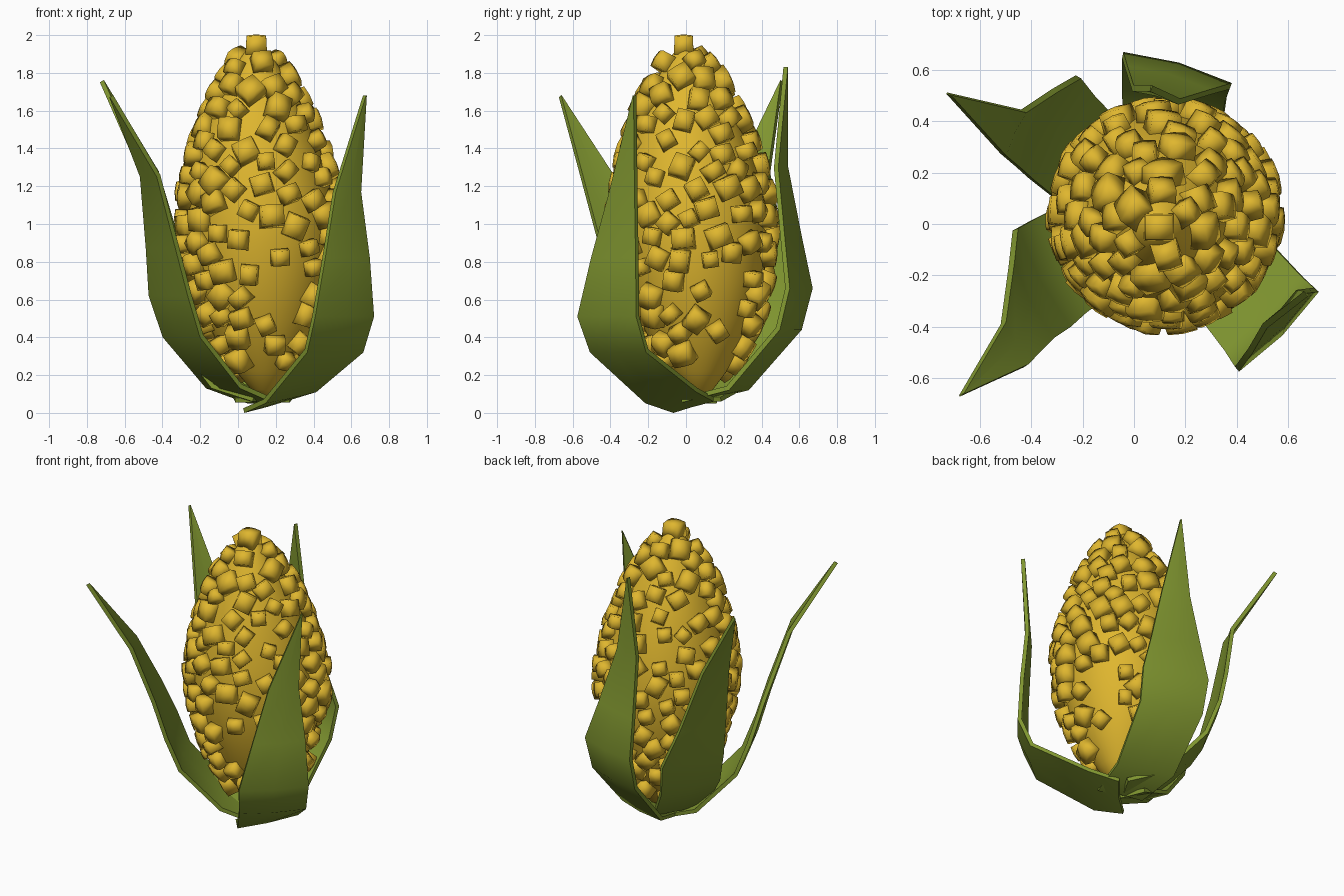
import bpy, bmesh, math, random
from mathutils import Vector, Matrix

if "Cube" in bpy.data.objects:
    bpy.data.objects.remove(bpy.data.objects["Cube"])

random.seed(7)

def material(name, rgb):
    m = bpy.data.materials.new(name)
    m.diffuse_color = (*rgb, 1)
    m.use_nodes = True
    m.node_tree.nodes["Principled BSDF"].inputs["Base Color"].default_value = m.diffuse_color
    return m

YELLOW = material("kernel yellow", (0.74, 0.47, 0.028))
GREEN = material("husk green", (0.22, 0.31, 0.03))

def finish(bm, name, mat, angle):
    bmesh.ops.recalc_face_normals(bm, faces=bm.faces)
    me = bpy.data.meshes.new(name)
    bm.to_mesh(me)
    bm.free()
    me.materials.append(mat)
    for p in me.polygons:
        p.use_smooth = True
    me.set_sharp_from_angle(angle=math.radians(angle))
    ob = bpy.data.objects.new(name, me)
    bpy.context.collection.objects.link(ob)
    return ob

# Cob core: (height, radius) profile around a slightly leaning axis
PROFILE = [(0.08, 0.0), (0.12, 0.07), (0.22, 0.15), (0.35, 0.235), (0.5, 0.305), (0.7, 0.365),
           (0.9, 0.395), (1.05, 0.395), (1.2, 0.375), (1.4, 0.325), (1.6, 0.25),
           (1.75, 0.17), (1.86, 0.1), (1.93, 0.045), (1.95, 0.0)]

def axis(z):
    return Vector((0.145 - 0.025 * z, 0.075 - 0.04 * z, z))

def radius(z):
    for (z0, r0), (z1, r1) in zip(PROFILE, PROFILE[1:]):
        if z0 <= z <= z1:
            return r0 + (r1 - r0) * (z - z0) / (z1 - z0)
    return 0.0

def surface(a, z):
    return axis(z) + radius(z) * Vector((math.cos(a), math.sin(a), 0))

N = 40
bm = bmesh.new()
rings = [[bm.verts.new(surface(2 * math.pi * i / N, z)) for i in range(N)] for z, r in PROFILE]
for lo, hi in zip(rings, rings[1:]):
    for i in range(N):
        bm.faces.new((lo[i], lo[(i + 1) % N], hi[(i + 1) % N], hi[i]))
bmesh.ops.remove_doubles(bm, verts=bm.verts, dist=0.0001)
finish(bm, "cob_core", YELLOW, 60)

# Kernels: softened blocks scattered over the core with a minimum spacing
def add_kernel(bm, pos, normal, size, spin, height):
    m = (Matrix.Translation(pos) @ normal.to_track_quat('Z', 'Y').to_matrix().to_4x4()
         @ Matrix.Rotation(spin, 4, 'Z') @ Matrix.Diagonal((size, size * 0.92, height, 1)))
    grid = {}
    for x in (-1, 0, 1):
        for y in (-1, 0, 1):
            for z in (-1, 1):
                v = Vector((x, y, z)) * 0.5
                if z > 0:                       # tapered, pillowed top
                    v.x *= 0.9
                    v.y *= 0.9
                    v.z += 0.06 * (2 - abs(x) - abs(y))
                grid[x, y, z] = bm.verts.new(m @ v)
    for x in (-1, 0):
        for y in (-1, 0):
            for z in (-1, 1):
                bm.faces.new([grid[x + i, y + j, z] for i, j in ((0, 0), (1, 0), (1, 1), (0, 1))])
    rim = [(-1, -1), (0, -1), (1, -1), (1, 0), (1, 1), (0, 1), (-1, 1), (-1, 0)]
    for p, q in zip(rim, rim[1:] + rim[:1]):
        bm.faces.new((grid[(*p, -1)], grid[(*q, -1)], grid[(*q, 1)], grid[(*p, 1)]))

def bald(a, z):
    front = abs(a + 1.3) < 0.3 and 0.45 < z < 0.95
    side = 0.1 < a < 0.9 and z < 0.75
    return front or side or z < 0.25

bm = bmesh.new()
placed = []
for _ in range(9000):
    a, z = random.uniform(-math.pi, math.pi), random.uniform(0.2, 1.88)
    if random.random() > radius(z) / 0.4:
        continue
    p = surface(a, z)
    if any((p - q).length < 0.107 for q in placed):
        continue
    placed.append(p)
    if bald(a, z) and random.random() < 0.65:
        continue
    slope = (radius(z + 0.04) - radius(z - 0.04)) / 0.08
    n = Vector((math.cos(a), math.sin(a), -slope)).normalized()
    n = (n + Vector([random.uniform(-0.15, 0.15) for _ in range(3)])).normalized()
    add_kernel(bm, p + n * 0.015, n, random.uniform(0.085, 0.13), random.uniform(0, 1.6),
               random.uniform(0.07, 0.1))
add_kernel(bm, Vector((0.097, -0.012, 1.945)), Vector((0, 0, 1)), 0.115, 0.0, 0.095)
finish(bm, "kernels", YELLOW, 130)

# Husk leaves: facing direction (degrees), base tilt, and centre line from base to tip
HALF_WIDTHS = [0.15, 0.19, 0.21, 0.22, 0.167, 0.095, 0.003]
LEAVES = {
    "husk_leaf_front_right": (-45, 0.03, [
        (0.14, 0.04, 0.03), (0.28, -0.08, 0.08), (0.515, -0.36, 0.32), (0.565, -0.42, 0.51),
        (0.58, -0.385, 0.82), (0.585, -0.34, 1.17), (0.68, -0.28, 1.68)]),
    "husk_leaf_front_left": (208, 0, [
        (0.12, 0.03, 0.05), (-0.08, -0.04, 0.13), (-0.30, -0.17, 0.40), (-0.37, -0.22, 0.62),
        (-0.41, -0.31, 0.87), (-0.475, -0.475, 1.25), (-0.68, -0.67, 1.67)]),
    "husk_leaf_back_left": (155, 0, [
        (0.14, 0.05, 0.06), (-0.06, 0.14, 0.13), (-0.26, 0.32, 0.40), (-0.32, 0.38, 0.62),
        (-0.39, 0.375, 0.87), (-0.48, 0.36, 1.27), (-0.73, 0.51, 1.75)]),
    "husk_leaf_back": (74, 0, [
        (0.13, 0.02, 0.055), (0.14, 0.28, 0.12), (0.16, 0.555, 0.44), (0.17, 0.61, 0.66),
        (0.135, 0.57, 0.92), (0.09, 0.515, 1.3), (0.07, 0.54, 1.83)]),
}
for name, (deg, tilt, path) in LEAVES.items():
    t = math.radians(deg)
    out = Vector((math.cos(t), math.sin(t), 0))
    side = Vector((-out.y, out.x, 0))
    bm = bmesh.new()
    rows = []
    for k, (c, w) in enumerate(zip(path, HALF_WIDTHS)):
        lift = Vector((0, 0, tilt if k < 2 else 0))
        rows.append([bm.verts.new(Vector(c) + (side * w + lift) * s
                                  + out * 0.09 * w * (1 - abs(s))) for s in (-1, 0, 1)])
    for lo, hi in zip(rows, rows[1:]):
        for i in (0, 1):
            bm.faces.new((lo[i], lo[i + 1], hi[i + 1], hi[i]))
    bm.normal_update()
    bmesh.ops.solidify(bm, geom=bm.faces[:], thickness=0.025)
    for v in bm.verts:
        v.co.z = max(v.co.z, 0)
    finish(bm, name, GREEN, 40)
